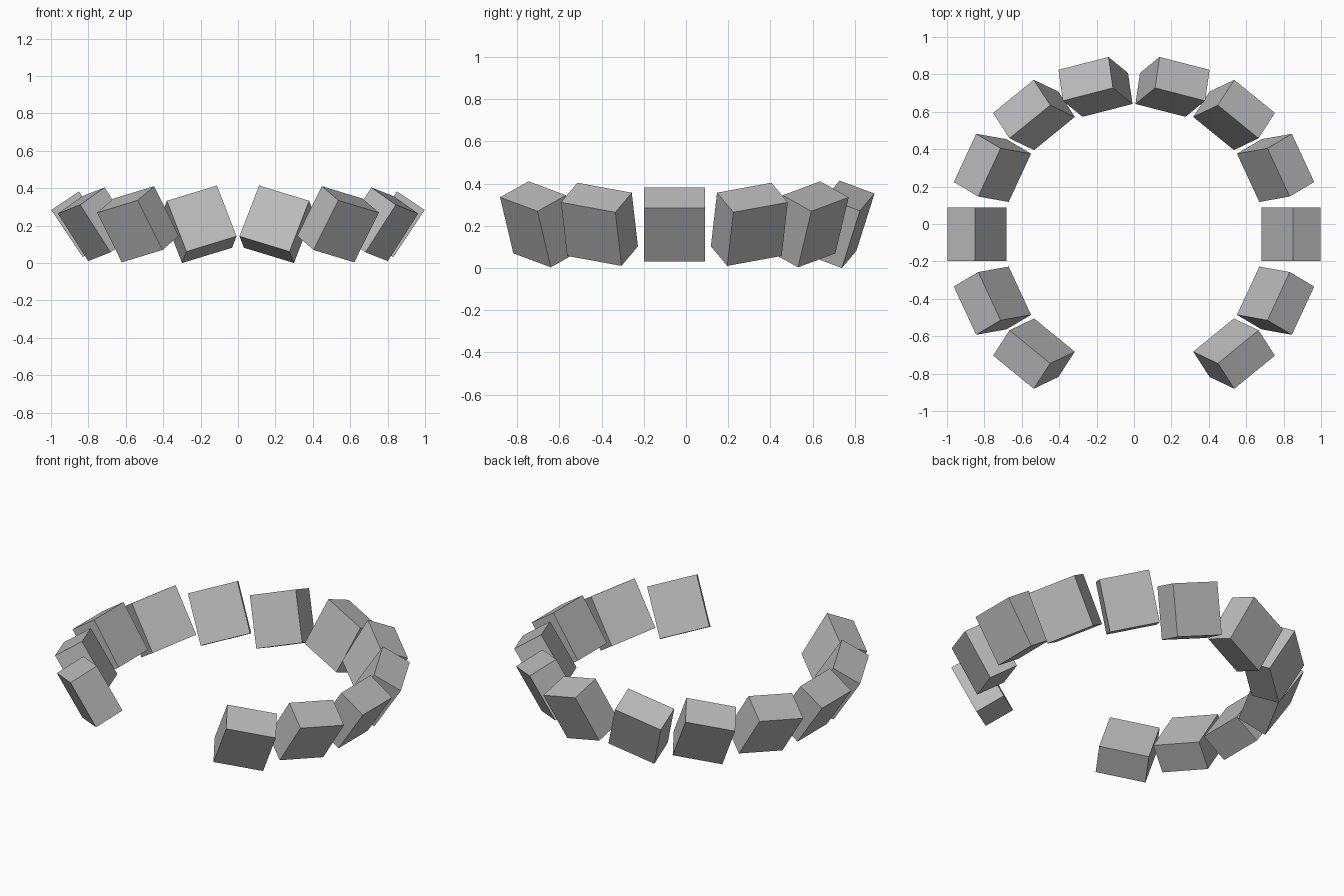
import bpy
from mathutils import Matrix, Vector

cube = bpy.data.objects.get("Cube")
if cube:
    bpy.data.objects.remove(cube, do_unlink=True)

# Single plain colour
grey = bpy.data.materials.new("plain grey")
grey.use_nodes = True
colour = (0.5, 0.5, 0.5, 1)
grey.diffuse_color = colour
grey.node_tree.nodes["Principled BSDF"].inputs["Base Color"].default_value = colour

WIDTH, HEIGHT, THICK = 0.288, 0.303, 0.178
RING_Y, RING_Z = -0.055, 0.207


def add_block(name, centre, width_dir, height_dir):
    """Add a box whose axes follow the two given directions."""
    u = Vector(width_dir).normalized()
    v = Vector(height_dir)
    v = (v - u * v.dot(u)).normalized()
    w = u.cross(v)
    bpy.ops.mesh.primitive_cube_add(size=1)
    block = bpy.context.object
    block.name = name
    block.data.transform(Matrix.Diagonal((WIDTH, HEIGHT, THICK, 1)))
    turn = Matrix((u, v, w)).transposed().to_4x4()
    block.matrix_world = Matrix.Translation(centre) @ turn
    block.data.materials.append(grey)


# Each station: centre offset, direction along the ring, direction down the block
stations = [
    ("side", (0.84, 0), (0, -1, 0), (-0.167, 0, -0.25), (1,)),
    ("inner", (0.757, 0.355), (0.114, -0.246, -0.045), (-0.16, -0.035, -0.255), (1, -1)),
    ("outer", (0.535, 0.638), (0.217, -0.177, -0.066), (-0.137, -0.062, -0.27), (1, -1)),
    ("end", (0.206, 0.788), (0.272, -0.07, -0.083), (-0.1, -0.086, -0.27), (1,)),
]

# Open ring of tilted blocks, mirrored left to right and back to front
for label, (cx, cy), along, down, y_signs in stations:
    for sy in y_signs:
        for sx, side in ((1, "left"), (-1, "right")):
            flip = Matrix.Diagonal((sx, sy, 1))
            centre = flip @ Vector((cx, cy, 0)) + Vector((0, RING_Y, RING_Z))
            place = "back" if sy > 0 else "front"
            add_block(f"{side}_{place}_{label}_block", centre,
                      flip @ Vector(along), flip @ Vector(down))
